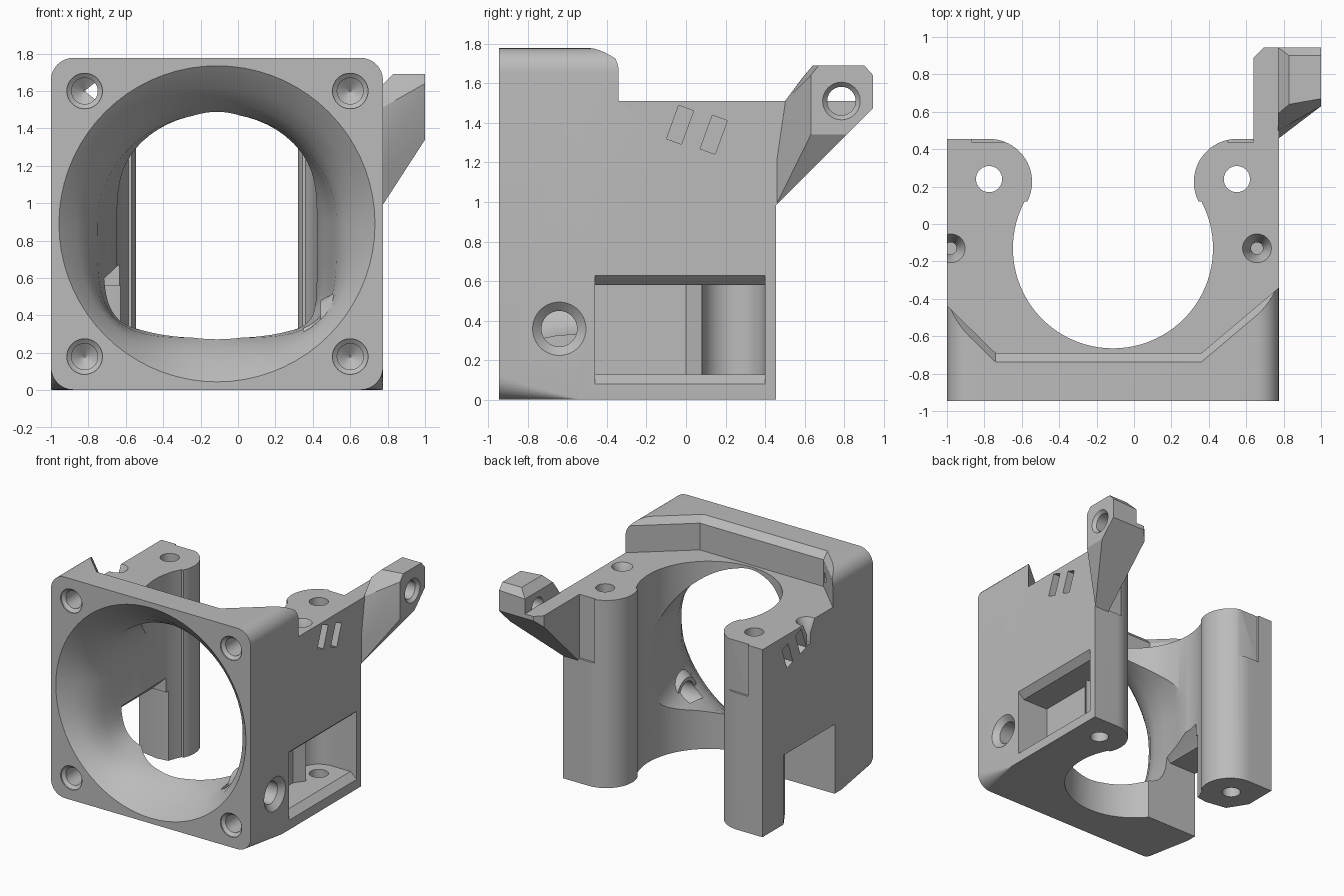
import bpy, bmesh, math
from math import sin, cos, pi, radians
from mathutils import Vector, Matrix

if "Cube" in bpy.data.objects:
    bpy.data.objects.remove(bpy.data.objects["Cube"], do_unlink=True)

grey = bpy.data.materials.new("plain grey")
grey.use_nodes = True
grey.diffuse_color = (0.5, 0.5, 0.5, 1)
grey.node_tree.nodes["Principled BSDF"].inputs["Base Color"].default_value = (0.5, 0.5, 0.5, 1)

CX, CZ = -0.1125, 0.89          # middle of the square housing
HALF = 0.8875
FRONT, BACK, DECK = -0.945, 0.455, 1.51
BOSS_R = 0.23


def finish(name, bm):
    bmesh.ops.recalc_face_normals(bm, faces=bm.faces)
    mesh = bpy.data.meshes.new(name)
    bm.to_mesh(mesh)
    bm.free()
    mesh.materials.append(grey)
    obj = bpy.data.objects.new(name, mesh)
    bpy.context.collection.objects.link(obj)
    return obj


def loft(name, rings):
    """Closed solid through rings of equal point count."""
    bm = bmesh.new()
    vs = [[bm.verts.new(p) for p in ring] for ring in rings]
    n = len(vs[0])
    for a, b in zip(vs, vs[1:]):
        for i in range(n):
            j = (i + 1) % n
            bm.faces.new((a[i], a[j], b[j], b[i]))
    bm.faces.new(vs[0])
    bm.faces.new(vs[-1])
    return finish(name, bm)


def prism(name, plan, z0, z1):
    return loft(name, [[(x, y, z) for x, y in plan] for z in (z0, z1)])


def box(name, lo, hi):
    return prism(name, [(lo[0], lo[1]), (hi[0], lo[1]), (hi[0], hi[1]), (lo[0], hi[1])], lo[2], hi[2])


def turned(name, start, axis, steps, n=40):
    """Round solid along an axis; steps are (distance, radius)."""
    axis = Vector(axis).normalized()
    u = axis.orthogonal().normalized()
    w = axis.cross(u)
    return loft(name, [[Vector(start) + axis * d + (u * cos(2 * pi * i / n) + w * sin(2 * pi * i / n)) * r
                        for i in range(n)] for d, r in steps])


def hull(name, points):
    bm = bmesh.new()
    for p in points:
        bm.verts.new(p)
    bmesh.ops.convex_hull(bm, input=bm.verts)
    return finish(name, bm)


def arc(cx, cy, r, a0, a1, n):
    return [(cx + r * cos(radians(a0 + (a1 - a0) * i / n)), cy + r * sin(radians(a0 + (a1 - a0) * i / n)))
            for i in range(n + 1)]


def combine(target, tool, operation):
    mod = target.modifiers.new("join", "BOOLEAN")
    mod.operation, mod.object, mod.solver = operation, tool, "EXACT"
    bpy.context.view_layer.objects.active = target
    bpy.ops.object.modifier_apply(modifier=mod.name)
    bpy.data.objects.remove(tool, do_unlink=True)


# Housing: rounded square front, lower corners turning square towards the back
def housing_ring(y, low_r):
    pts = []
    for sx, sz, r, a in ((1, 1, 0.12, 0), (-1, 1, 0.12, 90), (-1, -1, low_r, 180), (1, -1, low_r, 270)):
        pts += arc(CX + sx * (HALF - r), CZ + sz * (HALF - r) , r, a, a + 90, 8)
    return [(x, y, z) for x, z in pts]


body = loft("housing", [housing_ring(FRONT, 0.12), housing_ring(-0.55, 0.003), housing_ring(BACK, 0.003)])


def cut(tool):
    combine(body, tool, "DIFFERENCE")


# Lowered deck behind the angled front wall, with a chamfered rim
rim = [(-1.2, -0.24), (-0.74, -0.69), (0.36, -0.69), (1.0, -0.15), (1.0, 0.7), (-1.2, 0.7)]
cut(loft("deck_cut", [[(x, y - s, z) for x, y in rim]
                      for z, s in ((DECK, 0), (1.725, 0), (1.785, 0.055), (1.9, 0.055))]))

# Air duct: round mouth blending to a flat-bottomed throat
def duct_ring(y, w, down, up, power, n=72):
    ring = []
    for i in range(n):
        c, s = cos(2 * pi * i / n), sin(2 * pi * i / n)
        e = 1 if s >= 0 else 2 / power
        x = math.copysign(abs(c) ** e, c) * w
        z = math.copysign(abs(s) ** e, s) * (up if s >= 0 else down)
        ring.append((CX + x, y, CZ + z))
    return ring


cut(loft("duct_cut", [duct_ring(*r) for r in (
    (FRONT - 0.02, 0.845, 0.845, 0.845, 2), (FRONT, 0.845, 0.845, 0.845, 2),
    (-0.85, 0.75, 0.74, 0.73, 2.3), (-0.75, 0.68, 0.66, 0.65, 3), (-0.65, 0.64, 0.61, 0.59, 4),
    (-0.5, 0.615, 0.585, 0.58, 5), (-0.3, 0.575, 0.58, 0.58, 5), (-0.13, 0.53, 0.58, 0.58, 5))]))

# Cone around the side screw, inside the duct
combine(body, turned("screw_cone", (0.66, -0.64, 0.36), (-1, 0, 0), ((0, 0.24), (0.22, 0.12))), "UNION")

# Upright bore opening to the back between two round posts
right_half = arc(CX, -0.13, 0.535, -90, 28, 28) + arc(0.55, 0.225, BOSS_R, 207, 90, 22) + [(0.55, 0.7)]
left_half = [(2 * CX - x, y) for x, y in reversed(right_half)][:-1]
cut(prism("bore_cut", right_half + left_half, -0.1, 2.0 - 0.35))

# Open notch low on the right side, its ceiling sloping up inwards
notch = [(-1.1, -0.46), (-0.5, -0.46), (-0.58, 0.02), (-0.72, 0.0), (-0.9, 0.03), (-1.0, 0.19), (-1.1, 0.19)]
cut(loft("notch_cut", [[(max(x, lim), y + (0.0001 * i if lim > -1 else 0), z) for i, (x, y) in enumerate(notch)]
                       for z, lim in ((-0.1, -2), (0.56, -2))]))
cut(hull("notch_slope", [(x, y, z) for y in (-0.46, -0.01)
                         for x, z in ((-0.8, 0.5), (-0.74, 0.575), (-0.52, 0.78), (-0.52, 0.5))]))

# Pocket in the left side, wrapping the post hole, with bevelled sills
pocket = [(0.85, -0.46), (0.49, -0.46), (0.49, 0.0)] + arc(0.55, 0.24, 0.16, 270, 90, 16) + [(0.85, 0.4)]
cut(prism("pocket_cut", pocket, 0.13, 0.58))
cut(loft("pocket_bevel", [[(x, -0.46, a), (x, 0.4, a), (x, 0.4, b), (x, -0.46, b)]
                          for x, a, b in ((0.72, 0.13, 0.58), (0.776, 0.08, 0.63), (0.9, 0.08, 0.63))]))

# Screw holes: front corners, side, posts, deck dimples
for x in (-0.82, 0.6):
    for z in (0.18, 1.6):
        cut(turned("corner_hole", (x, FRONT - 0.02, z), (0, 1, 0),
                   ((0, 0.095), (0.03, 0.095), (0.05, 0.07), (0.3, 0.07), (0.35, 0.005))))
cut(turned("side_hole", (0.8, -0.64, 0.36), (-1, 0, 0), ((0, 0.135), (0.025, 0.135), (0.065, 0.09), (0.45, 0.09))))
for s in (-1, 1):
    cut(turned("post_hole", (CX + s * 0.6625, 0.24, -0.1), (0, 0, 1), ((0, 0.07), (1.8, 0.07))))
    cx = CX + s * 0.77 if s > 0 else -0.98
    cut(turned("deck_dimple", (cx, -0.13, DECK + 0.02), (0, 0, -1),
               ((0, 0.077), (0.02, 0.077), (0.11, 0.032), (0.2, 0.032))))
    # Slanted twin slots in each side
    for y, z in ((-0.03, 1.39), (0.14, 1.34)):
        slot = box("slot", (-0.12, -0.04, -0.09), (0.12, 0.04, 0.09))
        slot.data.transform(Matrix.Translation((CX + s * 0.89, y, z)) @ Matrix.Rotation(radians(-20), 4, "X"))
        cut(slot)

# Shallow reliefs on the back of the posts
cut(box("back_relief", (-0.87, 0.438, 1.1), (-0.6, 0.6, 1.6)))
cut(box("back_relief", (0.5, 0.438, 1.0), (0.64, 0.6, 1.6)))

# Rear arm: low wedge plus a taller faceted lug
wedge = hull("arm_wedge", [(x, y, z) for x in (0.64, 0.775) for y, z in ((0.4, 0.98), (0.4, DECK), (0.45, 0.98))]
             + [(0.64, 0.89, z) for z in (1.42, DECK)]
             + [(x, 0.945, z) for x in (0.695, 0.775) for z in (1.475, DECK)])
lug = hull("arm_lug", [(0.77, 0.455, 0.985), (0.77, 0.945, 1.475), (0.77, 0.5, DECK), (0.77, 0.59, 1.63),
                       (0.77, 0.945, 1.63), (0.77, 0.455, 1.2), (0.83, 0.64, 1.69), (0.83, 0.9, 1.69),
                       (1, 0.63, 1.34), (1, 0.81, 1.34), (1, 0.945, 1.475), (1, 0.945, 1.64),
                       (1, 0.9, 1.69), (1, 0.67, 1.69), (1, 0.63, 1.64)])
combine(lug, turned("lug_hole", (1.02, 0.785, DECK), (-1, 0, 0),
                    ((0, 0.095), (0.02, 0.095), (0.045, 0.072), (0.4, 0.072))), "DIFFERENCE")
combine(body, wedge, "UNION")
combine(body, lug, "UNION")

# Smooth curved walls, crisp edges
bpy.ops.object.select_all(action="DESELECT")
body.select_set(True)
bpy.context.view_layer.objects.active = body
bpy.ops.object.shade_smooth_by_angle(angle=radians(30))
